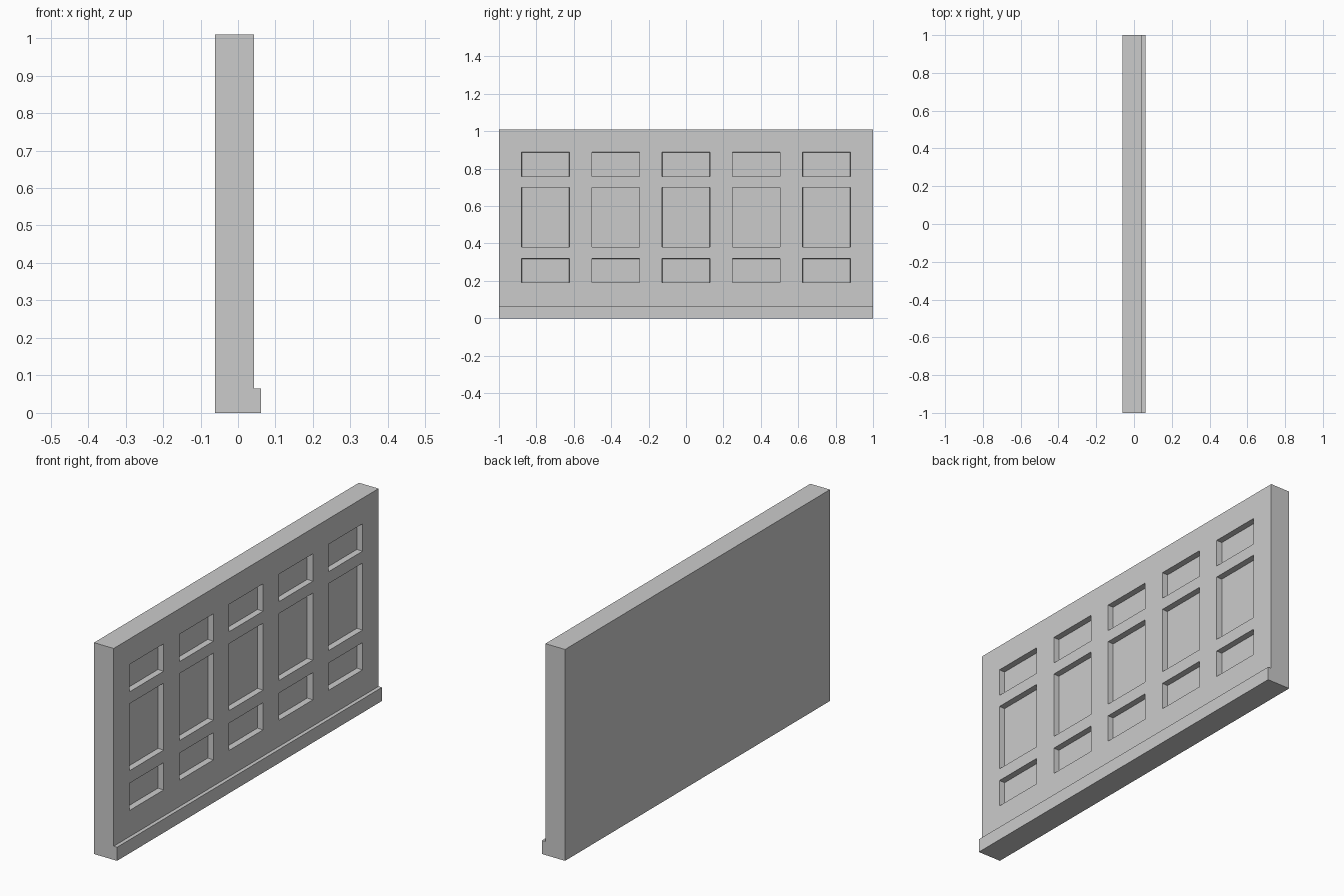
import bpy, bmesh

if "Cube" in bpy.data.objects:
    bpy.data.objects.remove(bpy.data.objects["Cube"])

BACK, FRONT, TOE = -0.061, 0.043, 0.061
TOP, BASE_H, DEPTH, TAPER = 1.01, 0.065, 0.028, 0.003


def finish(bm, name):
    bmesh.ops.recalc_face_normals(bm, faces=bm.faces)
    mesh = bpy.data.meshes.new(name)
    bm.to_mesh(mesh)
    bm.free()
    obj = bpy.data.objects.new(name, mesh)
    bpy.context.collection.objects.link(obj)
    return obj


# Wall: a gridded front whose panel cells are pushed in
ys = [-1.0]
for i in range(5):
    c = -0.751 + 0.3755 * i
    ys += [c - 0.128, c + 0.128]
ys.append(1.0)
zs = [0, 0.19, 0.32, 0.38, 0.70, 0.757, 0.888, TOP]

bm = bmesh.new()
grid = [[bm.verts.new((FRONT, y, z)) for z in zs] for y in ys]
panels = []
for i in range(len(ys) - 1):
    for j in range(len(zs) - 1):
        f = bm.faces.new((grid[i][j], grid[i + 1][j],
                          grid[i + 1][j + 1], grid[i][j + 1]))
        if i % 2 and j % 2:
            panels.append(f)
bm.normal_update()
border = [e for e in bm.edges if e.is_boundary]
bmesh.ops.inset_individual(bm, faces=panels, thickness=TAPER, depth=-DEPTH)

# Sides and flat back of the wall
new = bmesh.ops.extrude_edge_only(bm, edges=border)["geom"]
for v in new:
    if isinstance(v, bmesh.types.BMVert):
        v.co.x = BACK
bmesh.ops.holes_fill(bm, edges=[e for e in bm.edges if e.is_boundary], sides=0)
finish(bm, "panelled_wall")

# Baseboard strip along the foot of the front
bm = bmesh.new()
bmesh.ops.create_cube(bm, size=1)
for v in bm.verts:
    v.co.x = TOE if v.co.x > 0 else FRONT
    v.co.y *= 2
    v.co.z = BASE_H if v.co.z > 0 else 0
finish(bm, "baseboard")
